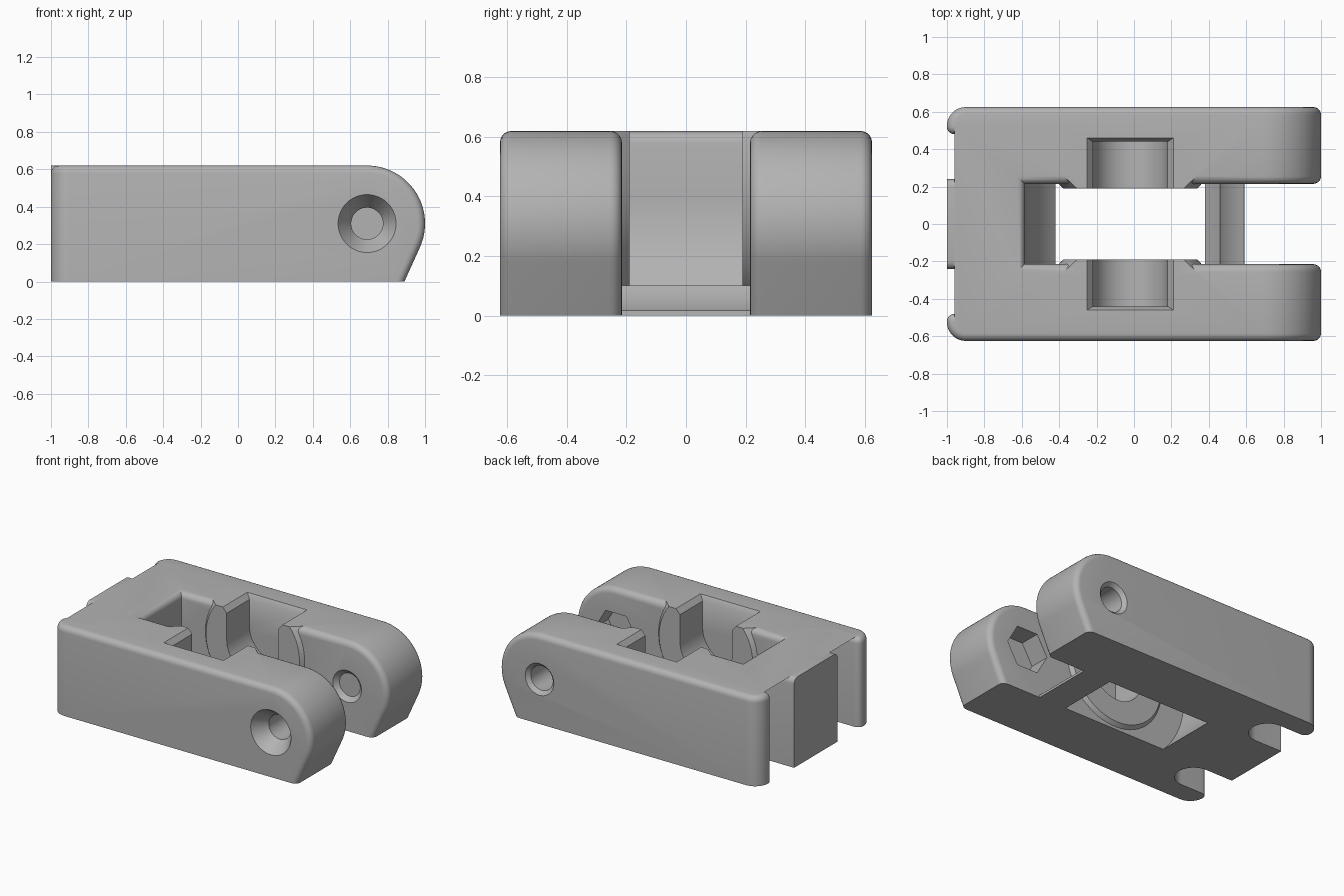
import bpy, bmesh
from math import sin, cos, radians, pi, atan2, degrees
from mathutils import Matrix

if "Cube" in bpy.data.objects:
    bpy.data.objects.remove(bpy.data.objects["Cube"], do_unlink=True)

HEIGHT, HALF_GAP = 0.62, 0.215
WHEEL_X, WHEEL_Z, WHEEL_R = -0.02, 0.4, 0.565
HINGE_X, HINGE_Z = 0.69, 0.31


def new_object(name, bm):
    bmesh.ops.recalc_face_normals(bm, faces=bm.faces)
    mesh = bpy.data.meshes.new(name)
    bm.to_mesh(mesh)
    bm.free()
    ob = bpy.data.objects.new(name, mesh)
    bpy.context.collection.objects.link(ob)
    return ob


def arc(cx, cy, r, a0, a1, n=16):
    angles = [radians(a0 + (a1 - a0) * i / n) for i in range(n + 1)]
    return [(cx + r * cos(a), cy + r * sin(a)) for a in angles]


def prism(name, points, lo, hi, axis):
    """Extrude a plan outline along z, or a side profile along y."""
    bm = bmesh.new()
    place = (lambda p, d: (p[0], p[1], d)) if axis == "z" else (lambda p, d: (p[0], d, p[1]))
    face = bm.faces.new([bm.verts.new(place(p, lo)) for p in points])
    out = bmesh.ops.extrude_face_region(bm, geom=[face])
    verts = [v for v in out["geom"] if isinstance(v, bmesh.types.BMVert)]
    step = (0, 0, hi - lo) if axis == "z" else (0, hi - lo, 0)
    bmesh.ops.translate(bm, verts=verts, vec=step)
    return new_object(name, bm)


def cone(name, x, z, y0, y1, r0, r1, sides=48):
    """Round or hexagonal solid lying along y."""
    bm = bmesh.new()
    turn = Matrix.Rotation(-pi / 2, 4, "X") @ Matrix.Rotation(pi / 6, 4, "Z")
    bmesh.ops.create_cone(bm, cap_ends=True, segments=sides, radius1=r0, radius2=r1,
                          depth=y1 - y0,
                          matrix=Matrix.Translation((x, (y0 + y1) / 2, z)) @ turn)
    return new_object(name, bm)


def combine(target, tool, operation):
    mod = target.modifiers.new(operation, "BOOLEAN")
    mod.object, mod.operation, mod.solver = tool, operation, "EXACT"
    bpy.context.view_layer.update()
    graph = bpy.context.evaluated_depsgraph_get()
    mesh = bpy.data.meshes.new_from_object(target.evaluated_get(graph))
    target.modifiers.clear()
    target.data = mesh
    bpy.data.objects.remove(tool, do_unlink=True)


# Plan outline: slotted tail, rounded outer corners and open fork
half = [(-1, 0.24)] + arc(-0.79, 0.36, 0.12, -90, 90, 20)
half += arc(-0.96, 0.52, 0.04, -90, -180, 6) + arc(-0.9, 0.525, 0.1, 180, 90, 10)
half += [(1.1, 0.625), (1.1, HALF_GAP), (-0.585, HALF_GAP)]
outline = half + [(x, -y) for x, y in reversed(half)]
body = prism("fork_link_body", outline, -0.1, 0.8, "z")

# Side profile: round nose with a slanted underside
profile = [(-1.1, 0), (0.89, 0)] + arc(HINGE_X, HINGE_Z, 0.31, -24.4, 90, 32)
profile += [(-1.1, HEIGHT)]
combine(body, prism("side_profile", profile, -0.7, 0.7, "y"), "INTERSECT")

# Rounded rims along the top and nose
bm = bmesh.new()
bm.from_mesh(body.data)
bmesh.ops.remove_doubles(bm, verts=bm.verts, dist=0.0001)


def is_rim(e):
    if len(e.link_faces) != 2 or e.calc_face_angle(0) < 0.7:
        return False
    a, b = (v.co for v in e.verts)
    if max(a.z, b.z) < 0.01 or abs((a - b).normalized().z) > 0.999 and a.x < 0.9:
        return False
    return not (max(a.x, b.x) < -0.99 and abs(a.y) < 0.3)


bmesh.ops.bevel(bm, geom=[e for e in bm.edges if is_rim(e)], offset=0.04,
                offset_type="OFFSET", segments=5, profile=0.5, affect="EDGES",
                clamp_overlap=False)
bmesh.ops.recalc_face_normals(bm, faces=bm.faces)
bm.to_mesh(body.data)
bm.free()

# Curved cradle walls in front of and behind the wheel space
low = degrees(atan2(-WHEEL_Z, 0.4))
rear = [(-0.61, 0)] + arc(WHEEL_X, WHEEL_Z, WHEEL_R, -180 - low, -180, 24) + [(-0.61, WHEEL_Z)]
ridge = degrees(atan2(-0.3, 0.479))
front = arc(WHEEL_X, WHEEL_Z, WHEEL_R, low, ridge, 6)
front += arc(HINGE_X, HINGE_Z, 0.31, 222.5, 251, 10) + [(0.59, 0)]
for points in (rear, front):
    points = [(x, max(z, 0)) for x, z in points]
    if points[1][1] < 0.002:
        points[1] = (points[1][0], 0)
    if points[0][1] < 0.002:
        points[0] = (points[0][0], 0)
    combine(body, prism("cradle_wall", points, -0.24, 0.24, "y"), "UNION")

# Conical spacer bosses on the inner walls, trimmed to the body height
for side in (-1, 1):
    radii = (0.36, 0.43) if side > 0 else (0.43, 0.36)
    y0, y1 = sorted((side * 0.19, side * 0.27))
    boss = cone("boss", WHEEL_X, WHEEL_Z, y0, y1, *radii, sides=64)
    trim = prism("trim", [(-0.6, 0), (0.6, 0), (0.6, HEIGHT), (-0.6, HEIGHT)], -0.5, 0.5, "y")
    combine(boss, trim, "INTERSECT")
    combine(body, boss, "UNION")

# Axle slots with round bottoms
slot = arc(WHEEL_X, WHEEL_Z, 0.2, 180, 360, 32)
slot += [(WHEEL_X + 0.2, 0.8), (WHEEL_X - 0.2, 0.8)]
combine(body, prism("axle_slot", slot, -0.44, 0.44, "y"), "DIFFERENCE")

# Chamfer around the slot mouths
bm = bmesh.new()
bmesh.ops.create_cube(bm, size=2)
for v in bm.verts:
    top = v.co.z > 0
    v.co.x = WHEEL_X + v.co.x * (0.26 if top else 0.2)
    v.co.y *= 0.48 if top else 0.44
    v.co.z = 0.655 if top else 0.585
combine(body, new_object("slot_chamfer", bm), "DIFFERENCE")

# Hinge bore, countersinks and hexagonal nut recess
bores = [
    ("hinge_bore", -0.8, 0.8, 0.085, 0.085, 48),
    ("screw_countersink", -0.635, -0.525, 0.162, 0.085, 48),
    ("nut_recess", -0.36, -0.15, 0.16, 0.16, 6),
    ("outer_bore_chamfer", 0.595, 0.635, 0.08, 0.12, 48),
    ("inner_bore_chamfer", 0.205, 0.245, 0.12, 0.08, 48),
]
for name, y0, y1, r0, r1, sides in bores:
    combine(body, cone(name, HINGE_X, HINGE_Z, y0, y1, r0, r1, sides), "DIFFERENCE")

# Plain grey finish
grey = bpy.data.materials.new("plain_grey")
grey.use_nodes = True
colour = (0.45, 0.45, 0.45, 1)
grey.diffuse_color = colour
grey.node_tree.nodes["Principled BSDF"].inputs["Base Color"].default_value = colour
body.data.materials.clear()
body.data.materials.append(grey)

bpy.ops.object.select_all(action="DESELECT")
body.select_set(True)
bpy.context.view_layer.objects.active = body
bpy.ops.object.shade_smooth_by_angle(angle=radians(30))
